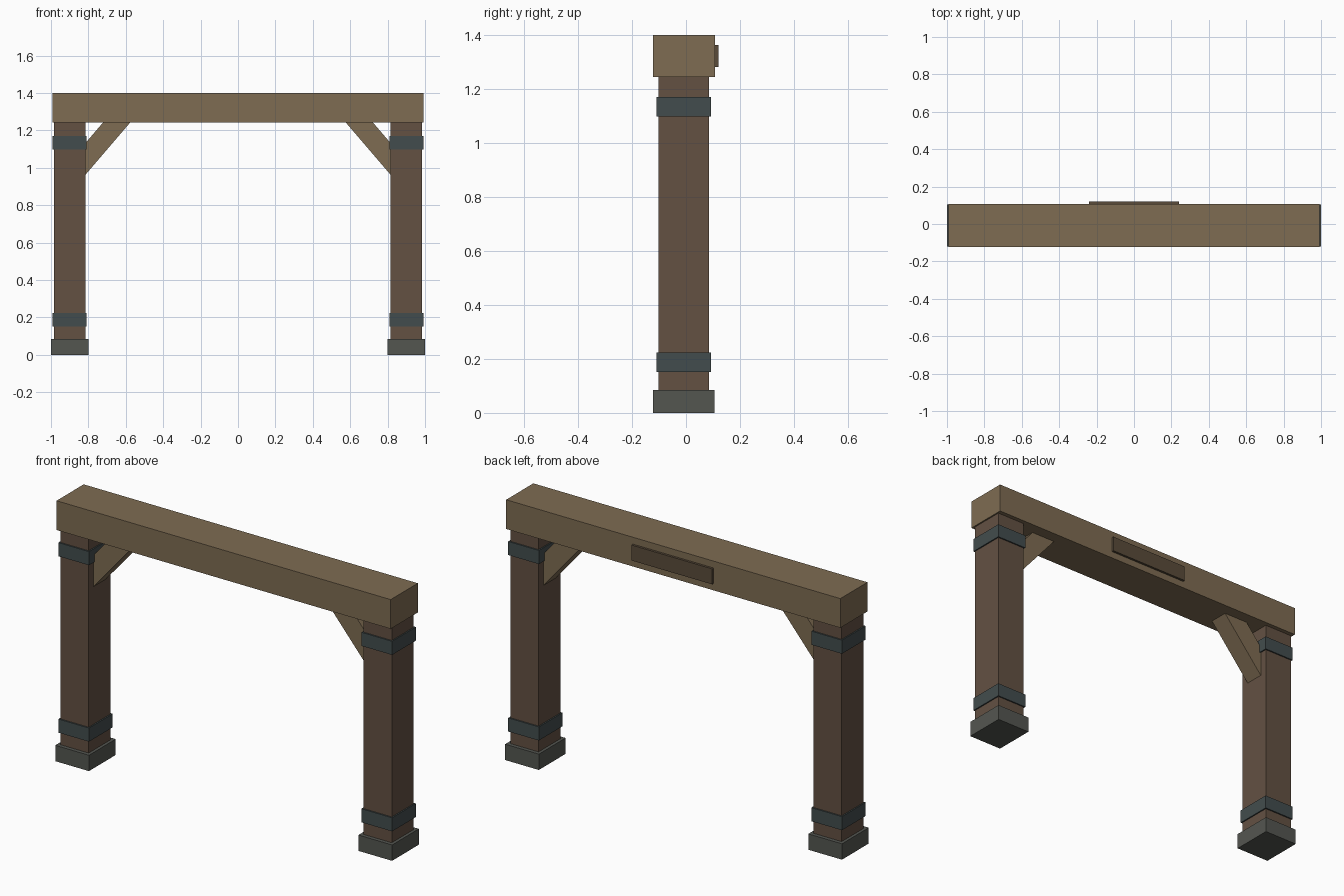
import bpy, bmesh, math
from mathutils import Matrix

if "Cube" in bpy.data.objects:
    bpy.data.objects.remove(bpy.data.objects["Cube"])


def material(name, rgb):
    m = bpy.data.materials.new(name)
    m.diffuse_color = (*rgb, 1)
    m.use_nodes = True
    m.node_tree.nodes["Principled BSDF"].inputs["Base Color"].default_value = m.diffuse_color
    return m


beam_wood = material("beam_wood", (0.21, 0.15, 0.085))
post_wood = material("post_wood", (0.125, 0.082, 0.055))
plaque_wood = material("plaque_wood", (0.10, 0.07, 0.042))
iron = material("iron", (0.055, 0.073, 0.075))
stone = material("stone", (0.088, 0.093, 0.081))

Y = -0.008  # depth centre of the timber frame


def box(name, centre, size, mat, tilt=0.0):
    """Box of the given size, optionally tilted about the y axis."""
    bm = bmesh.new()
    bmesh.ops.create_cube(bm, size=1)
    bmesh.ops.transform(bm, matrix=Matrix.Diagonal((*size, 1)), verts=bm.verts)
    mesh = bpy.data.meshes.new(name)
    bm.to_mesh(mesh)
    bm.free()
    mesh.materials.append(mat)
    ob = bpy.data.objects.new(name, mesh)
    ob.location = centre
    ob.rotation_euler.y = tilt
    bpy.context.collection.objects.link(ob)
    return ob


for side, s in (("left", -1), ("right", 1)):
    x = 0.9 * s
    # stone footing and post
    box(f"{side}_footing", (x, Y, 0.0425), (0.2, 0.227, 0.085), stone)
    box(f"{side}_post", (x, Y, 0.665), (0.168, 0.186, 1.16), post_wood)
    # iron bands
    for label, z in (("lower", 0.187), ("upper", 1.134)):
        box(f"{side}_{label}_band", (x, Y, z), (0.182, 0.201, 0.073), iron)
    # diagonal brace, ends buried in post and beam
    box(f"{side}_brace", (0.733 * s, Y, 1.144), (0.44, 0.105, 0.11),
        beam_wood, s * math.radians(49.4))

# top beam and the blank plaque on its back
box("top_beam", (0, -0.007, 1.3215), (1.984, 0.23, 0.157), beam_wood)
box("back_plaque", (0, 0.108, 1.3215), (0.48, 0.025, 0.083), plaque_wood)
